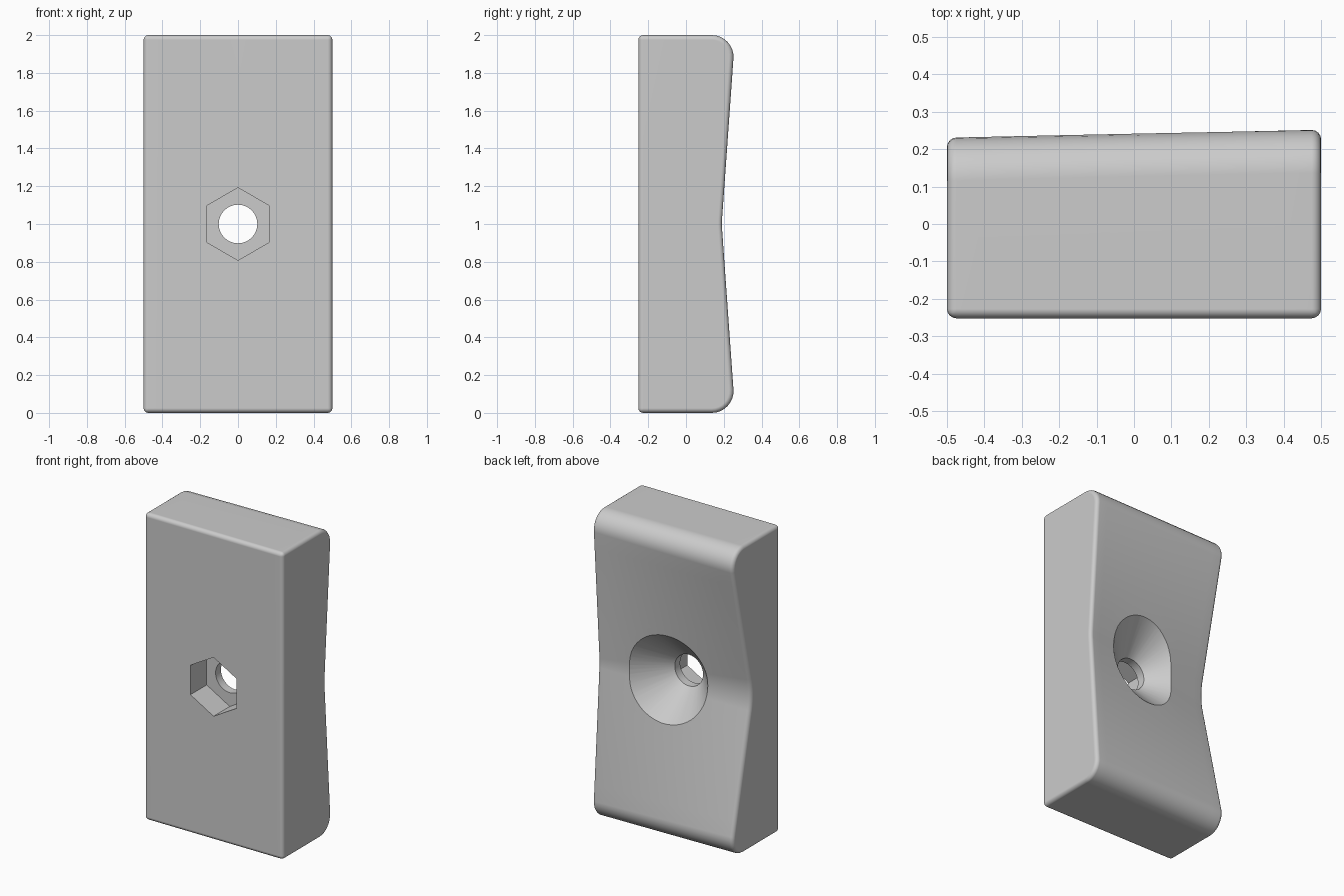
import bpy
import bmesh
from math import atan, cos, sin, pi, radians

if "Cube" in bpy.data.objects:
    bpy.data.objects.remove(bpy.data.objects["Cube"])

HALF_WIDTH, HEIGHT, MID = 0.5, 2.0, 1.0
FRONT, BACK = -0.252, 0.26
END_RADIUS, VALLEY_RADIUS, EDGE_RADIUS = 0.115, 0.45, 0.025
SECTIONS, STEPS = 12, 8

grey = bpy.data.materials.new("plain grey")
grey.use_nodes = True
grey.diffuse_color = (0.6, 0.6, 0.6, 1)
grey.node_tree.nodes["Principled BSDF"].inputs["Base Color"].default_value = grey.diffuse_color


def loft(name, rings):
    """Skin a list of closed rings and cap both ends."""
    bm = bmesh.new()
    loops = [[bm.verts.new(p) for p in ring] for ring in rings]
    n = len(loops[0])
    for a, b in zip(loops, loops[1:]):
        for i in range(n):
            j = (i + 1) % n
            bm.faces.new((a[i], a[j], b[j], b[i]))
    bm.faces.new(loops[0])
    bm.faces.new(loops[-1])
    bmesh.ops.recalc_face_normals(bm, faces=bm.faces)
    return name, bm


def finish(name, bm):
    mesh = bpy.data.meshes.new(name)
    bm.to_mesh(mesh)
    bm.free()
    mesh.materials.append(grey)
    obj = bpy.data.objects.new(name, mesh)
    bpy.context.collection.objects.link(obj)
    return obj


def side_profile(x):
    """Side outline whose back valley gets deeper towards -x."""
    t = (x + HALF_WIDTH) / (2 * HALF_WIDTH)
    valley = 0.03 + t * 0.163
    slope = BACK - valley
    a = atan(slope)
    # rounded valley
    cy = valley + VALLEY_RADIUS / cos(a)
    upper = [(cy - VALLEY_RADIUS * cos(a * i / STEPS), MID + VALLEY_RADIUS * sin(a * i / STEPS))
             for i in range(STEPS + 1)]
    # rounded end
    cy = BACK - slope * END_RADIUS - END_RADIUS / cos(a)
    cz = HEIGHT - END_RADIUS
    arc = []
    for i in range(STEPS + 1):
        ang = -a + (pi / 2 + a) * i / STEPS
        arc.append((cy + END_RADIUS * cos(ang), cz + END_RADIUS * sin(ang)))
    # straight flank between them
    (y0, z0), (y1, z1) = upper[-1], arc[0]
    upper += [(y0 + (y1 - y0) * i / STEPS, z0 + (z1 - z0) * i / STEPS) for i in range(1, STEPS)]
    upper += arc + [(FRONT, HEIGHT)]
    lower = [(y, HEIGHT - z) for y, z in reversed(upper[1:])]
    return [(x, y, z) for y, z in upper + lower]


# Block with rounded edges
xs = [-HALF_WIDTH + 2 * HALF_WIDTH * i / SECTIONS for i in range(SECTIONS + 1)]
name, bm = loft("grip_block", [side_profile(x) for x in xs])


def is_outer(edge):
    a, b = (v.co for v in edge.verts)
    on_cap = abs(a.x - b.x) < 1e-5 and abs(abs(a.x) - HALF_WIDTH) < 1e-5
    on_front = abs(a.y - FRONT) < 1e-5 and abs(b.y - FRONT) < 1e-5 and abs(a.z - b.z) < 1e-5
    return on_cap or on_front


bmesh.ops.bevel(bm, geom=[e for e in bm.edges if is_outer(e)], offset=EDGE_RADIUS,
                segments=4, profile=0.5, affect='EDGES', clamp_overlap=False)
block = finish(name, bm)


def cutter(name, sides, stations):
    """Turned shape along y from (y, radius) stations, first corner upwards."""
    rings = [[(r * sin(2 * pi * i / sides), y, MID + r * cos(2 * pi * i / sides))
              for i in range(sides)] for y, r in stations]
    obj = finish(*loft(name, rings))
    obj.hide_render = True
    return obj


# Nut pocket in front, bolt hole and countersink from the back
cutters = [
    cutter("nut_pocket_cutter", 6, [(-0.4, 0.192), (-0.085, 0.192)]),
    cutter("bolt_hole_cutter", 64, [(-0.35, 0.102), (-0.03, 0.102), (0.4, 0.532)]),
]
bpy.ops.object.select_all(action='DESELECT')
bpy.context.view_layer.objects.active = block
block.select_set(True)
for c in cutters:
    mod = block.modifiers.new(c.name, 'BOOLEAN')
    mod.operation, mod.solver, mod.object = 'DIFFERENCE', 'EXACT', c
    bpy.ops.object.modifier_apply(modifier=mod.name)
    bpy.data.objects.remove(c)

bpy.ops.object.shade_smooth_by_angle(angle=radians(30))
normals = block.modifiers.new("even_shading", 'WEIGHTED_NORMAL')
normals.keep_sharp = True
